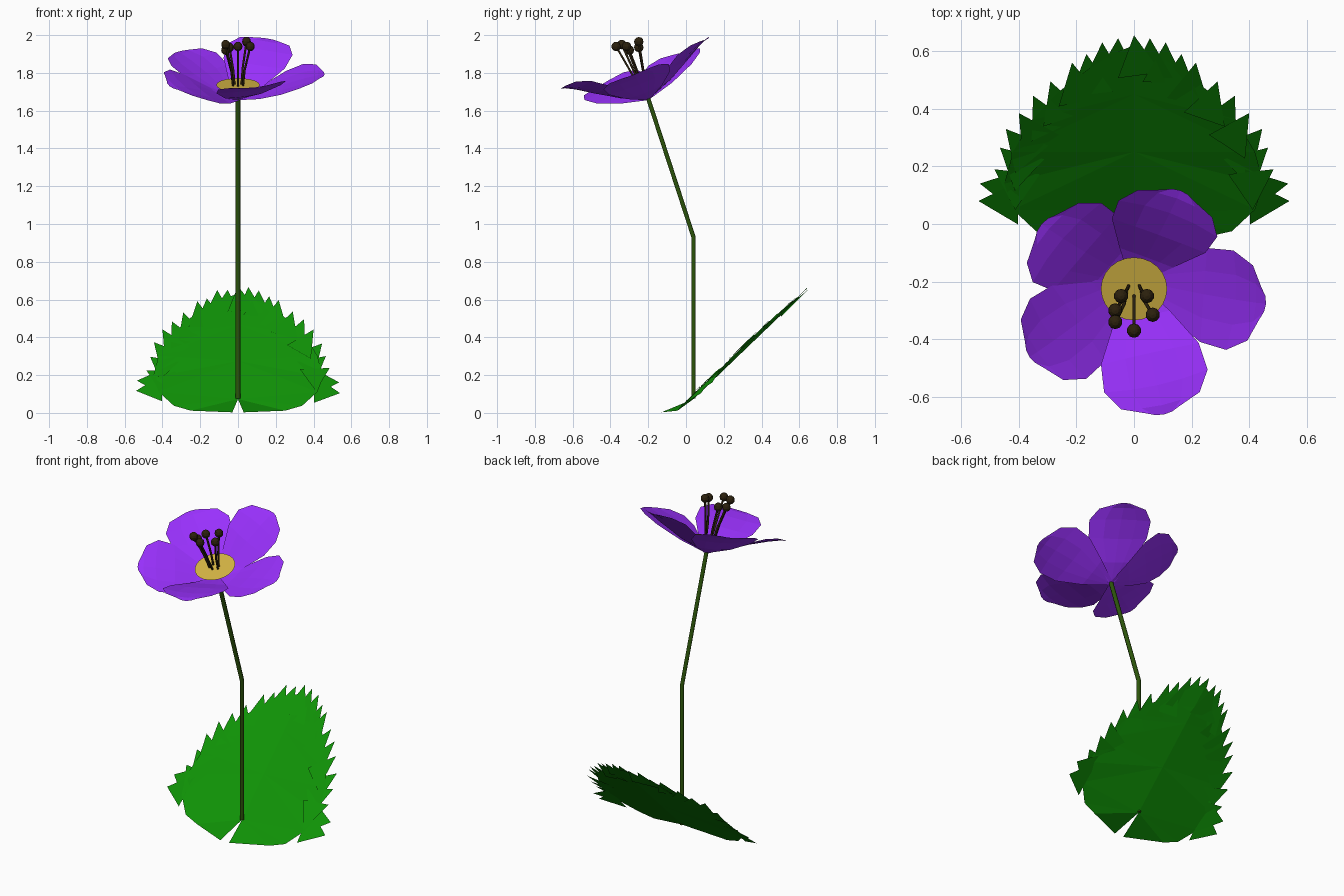
import bpy, math, random
from mathutils import Vector, Matrix

if "Cube" in bpy.data.objects:
    bpy.data.objects.remove(bpy.data.objects["Cube"])

random.seed(4)


def material(name, col):
    m = bpy.data.materials.new(name)
    m.diffuse_color = (*col, 1)
    m.use_nodes = True
    m.node_tree.nodes["Principled BSDF"].inputs["Base Color"].default_value = m.diffuse_color
    return m


def mesh_object(name, verts, faces, mat):
    me = bpy.data.meshes.new(name)
    me.from_pydata([tuple(v) for v in verts], [], faces)
    me.materials.append(mat)
    ob = bpy.data.objects.new(name, me)
    bpy.context.collection.objects.link(ob)
    return ob


def tube(name, pts, radius, mat):
    cu = bpy.data.curves.new(name, 'CURVE')
    cu.dimensions = '3D'
    cu.bevel_depth = radius
    cu.bevel_resolution = 1
    cu.use_fill_caps = True
    sp = cu.splines.new('POLY')
    sp.points.add(len(pts) - 1)
    for p, c in zip(sp.points, pts):
        p.co = (*c, 1)
    cu.materials.append(mat)
    ob = bpy.data.objects.new(name, cu)
    bpy.context.collection.objects.link(ob)
    return ob


purple = material("petal_purple", (0.32, 0.03, 0.98))
leaf_green = material("leaf_green", (0.005, 0.29, 0.002))
stem_green = material("stem_green", (0.025, 0.09, 0.003))
yellow = material("disc_yellow", (0.68, 0.47, 0.06))
brown = material("stamen_brown", (0.025, 0.015, 0.004))

# Stem with one bend
tube("stem", [(0, 0.04, 0.075), (0, 0.04, 0.93), (0, -0.2, 1.665)], 0.013, stem_green)

# Flower frame, leaning along the upper stem
frame = Matrix.Translation((0, -0.2, 1.66)) @ Matrix.Rotation(math.radians(18.2), 4, 'X')

# Petals: rows of (radius, height, half width); each has its own length, lift and twist
rows = [(0, 0, 0.015), (0.12, 0.05, 0.10), (0.24, 0.12, 0.175),
        (0.35, 0.17, 0.185), (0.42, 0.195, 0.14), (0.455, 0.2, 0.06)]
cols = [-1, -0.5, 0, 0.5, 1]
petals = [(1.01, 0.74, 0.05), (0.95, 1.03, 0.05), (0.92, 0.88, 0.05),
          (0.94, 0.74, -0.18), (0.95, 1.0, 0.05)]
for k, (length, rise, twist) in enumerate(petals):
    turn = frame @ Matrix.Rotation(math.radians(72 * k - 4), 4, 'Z')
    verts, faces = [], []
    for r, h, w in rows:
        for c in cols:
            lift = w * (0.05 * c * c + twist * c)
            verts.append(turn @ Vector(((r - 0.02 * c * c * (r > 0.3)) * length,
                                        w * c, h * rise + lift)))
    for i in range(len(rows) - 1):
        for j in range(4):
            a = i * 5 + j
            faces.append((a, a + 5, a + 6, a + 1))
    mesh_object(f"petal_{k + 1}", verts, faces, purple)

# Flower disc
ring = [frame @ Vector((0.115 * math.cos(math.tau * i / 24),
                        0.115 * math.sin(math.tau * i / 24), 0.08)) for i in range(24)]
mesh_object("flower_disc", ring, [tuple(range(24))], yellow)

# Stamens: filament plus round anther
tips = [(-0.045, -0.25, 1.935), (-0.065, -0.30, 1.92), (-0.065, -0.34, 1.95),
        (0, -0.37, 1.94), (0.065, -0.315, 1.94), (0.045, -0.25, 1.965)]
for i, t in enumerate(tips):
    base = Vector((t[0] * 0.4, -0.225 + (t[1] + 0.29) * 0.3, 1.73))
    mid = base.lerp(Vector(t), 0.4) + Vector((-t[0] * 0.1, 0, 0))
    tube(f"filament_{i + 1}", [base, mid, t], 0.006, brown)
    bpy.ops.mesh.primitive_uv_sphere_add(segments=10, ring_count=6, radius=0.025, location=t)
    ob = bpy.context.object
    ob.name = f"anther_{i + 1}"
    ob.data.materials.append(brown)


# Leaf: sloping blade, slightly folded up beside the midrib, lower corners drooping
def on_leaf(x, y, dz=0):
    ax = abs(x)
    fold = 0.08 * min(ax, 0.35) - 0.25 * max(0, ax - 0.42)
    return Vector((x, y, max(0.003, 0.035 + 0.96 * y + fold + dz)))


half = [(0, 0.04), (0.03, -0.13), (0.25, -0.045), (0.34, -0.025), (0.42, 0.05), (0.45, 0.14),
        (0.42, 0.25), (0.355, 0.36), (0.26, 0.46), (0.155, 0.54), (0.075, 0.59), (0, 0.62)]
faces = [(0, 1, 2), (0, 2, 3), (0, 3, 4), (0, 4, 13), (13, 4, 5), (13, 5, 6),
         (13, 6, 12), (12, 6, 7), (12, 7, 8), (12, 8, 9), (12, 9, 10), (12, 10, 11)]
for side, label in ((1, "right"), (-1, "left")):
    verts = [on_leaf(side * x, y) for x, y in half] + [on_leaf(0, y) for y in (0.45, 0.25)]
    mesh_object(f"leaf_{label}", verts, [f[::side] for f in faces], leaf_green)

# Leaf teeth: tips along the rim, each a triangle overlapping the blade
teeth = [(0.54, 0.08), (0.535, 0.14), (0.485, 0.19), (0.465, 0.265), (0.445, 0.33),
         (0.40, 0.385), (0.35, 0.445), (0.29, 0.495), (0.215, 0.56), (0.165, 0.59),
         (0.11, 0.63), (0.055, 0.645), (0, 0.655)]
for side, label in ((1, "right"), (-1, "left")):
    verts, faces = [], []
    for i, (x, y) in enumerate(teeth):
        if x == 0 and side < 0:
            continue
        tip = Vector((x, y))
        inward = ((Vector((0.08, 0.06)) - tip).normalized()
                  + Vector((0, -0.35 if 1 < i < 12 else 0))).normalized()
        across = Vector((-inward.y, inward.x))
        a = tip + inward * 0.14 + across * 0.075
        b = tip + inward * 0.14 - across * 0.075
        n = len(verts)
        verts += [on_leaf(side * p.x, p.y, random.uniform(-0.01, 0.01)) for p in (tip, a, b)]
        faces.append((n, n + 1, n + 2)[::side])
    mesh_object(f"leaf_teeth_{label}", verts, faces, leaf_green)
